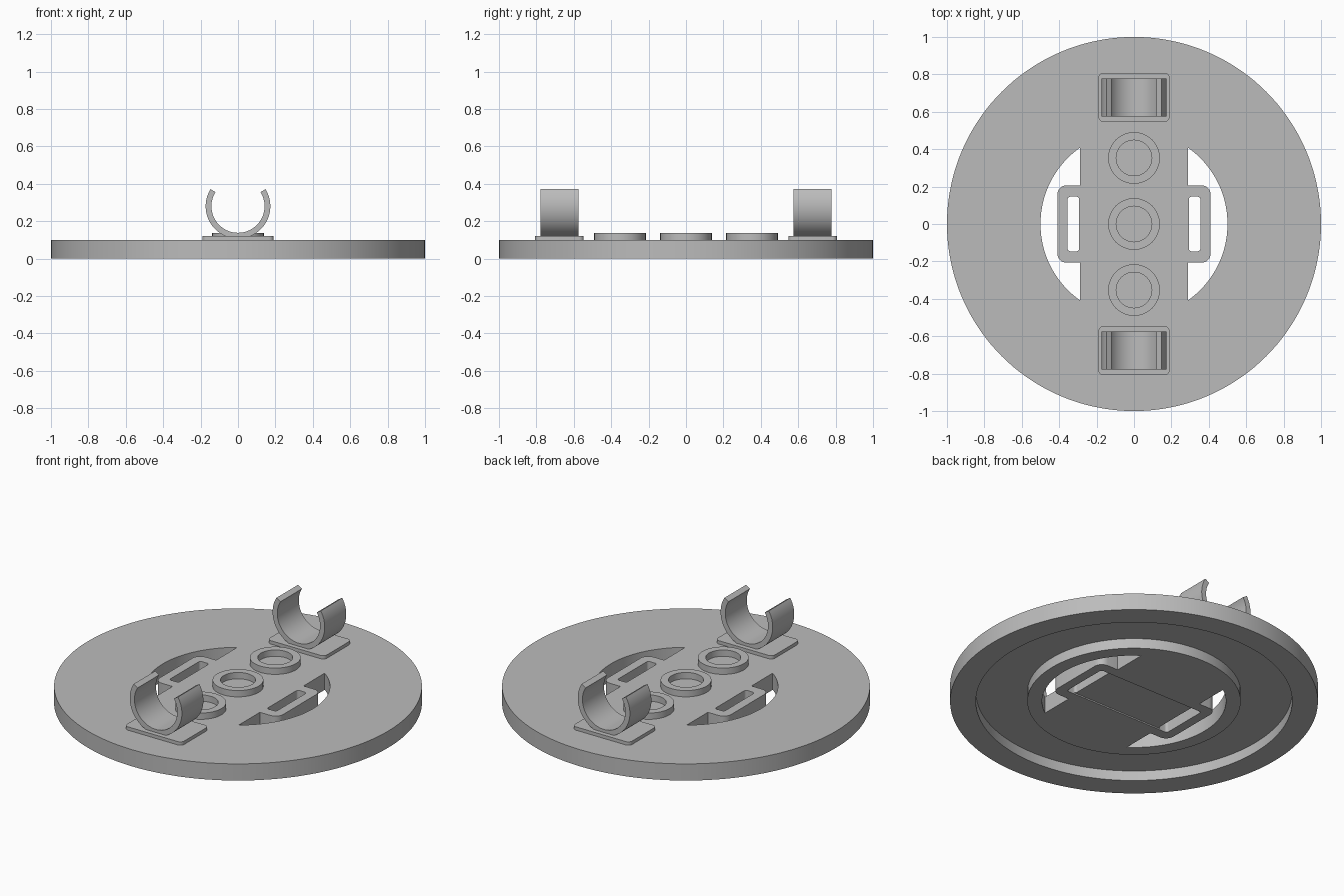
import bpy, bmesh
from math import sin, cos, pi, radians, asin, sqrt

old = bpy.data.objects.get("Cube")
if old:
    bpy.data.objects.remove(old, do_unlink=True)

grey = bpy.data.materials.new("plain_grey")
grey.use_nodes = True
grey.diffuse_color = (0.5, 0.5, 0.5, 1)
grey.node_tree.nodes["Principled BSDF"].inputs["Base Color"].default_value = (0.5, 0.5, 0.5, 1)


def finish(name, bm):
    bmesh.ops.recalc_face_normals(bm, faces=bm.faces)
    mesh = bpy.data.meshes.new(name)
    bm.to_mesh(mesh)
    bm.free()
    obj = bpy.data.objects.new(name, mesh)
    bpy.context.collection.objects.link(obj)
    mesh.materials.append(grey)
    return obj


def smooth(obj):
    bpy.ops.object.select_all(action='DESELECT')
    obj.select_set(True)
    bpy.context.view_layer.objects.active = obj
    bpy.ops.object.shade_smooth_by_angle(angle=radians(30))


def prism(name, outline, low, high, axis='z'):
    """Extrude a closed 2D outline along z, or an xz outline along y."""
    bm = bmesh.new()
    place = (lambda a, b, h: (a, b, h)) if axis == 'z' else (lambda a, b, h: (a, h, b))
    face = bm.faces.new([bm.verts.new(place(a, b, low)) for a, b in outline])
    grown = bmesh.ops.extrude_face_region(bm, geom=[face])['geom']
    shift = place(0, 0, high - low)
    bmesh.ops.translate(bm, vec=shift, verts=[v for v in grown if isinstance(v, bmesh.types.BMVert)])
    return finish(name, bm)


def lathe(name, profile, steps):
    """Revolve a closed radius/height profile about z."""
    bm = bmesh.new()
    rings = [[bm.verts.new((r * cos(2 * pi * i / steps), r * sin(2 * pi * i / steps), z))
              for i in range(steps)] for r, z in profile]
    for a, b in zip(rings, rings[1:] + rings[:1]):
        for i in range(steps):
            j = (i + 1) % steps
            bm.faces.new((a[i], a[j], b[j], b[i]))
    return finish(name, bm)


def arc(radius, start, end, steps, cx=0, cy=0):
    return [(cx + radius * cos(start + (end - start) * i / steps),
             cy + radius * sin(start + (end - start) * i / steps)) for i in range(steps + 1)]


def rounded(cx, cy, hx, hy, r):
    points = []
    for k, (sx, sy) in enumerate(((1, 1), (-1, 1), (-1, -1), (1, -1))):
        points += arc(r, k * pi / 2, (k + 1) * pi / 2, 6, cx + sx * (hx - r), cy + sy * (hy - r))
    return points


def cut(target, cutter):
    cutter.hide_render = True
    mod = target.modifiers.new("cut", 'BOOLEAN')
    mod.operation = 'DIFFERENCE'
    mod.solver = 'EXACT'
    mod.object = cutter
    bpy.context.view_layer.objects.active = target
    bpy.ops.object.modifier_apply(modifier=mod.name)
    bpy.data.objects.remove(cutter, do_unlink=True)


# Round base plate with a wide channel underneath
top = 0.1
plate = prism("base_plate", arc(1, 0, 2 * pi, 144)[:-1], 0, top)
cut(plate, lathe("channel_cutter", [(0.58, -0.1), (0.86, -0.1), (0.86, 0.06), (0.58, 0.06)], 144))

# Curved windows, leaving a strap loop on each side of the central bridge
half = asin(sqrt(0.5 ** 2 - 0.29 ** 2) / 0.5)
for side in (0, pi):
    window = prism("window_cutter", arc(0.5, side - half, side + half, 40), -0.1, 0.2)
    cut(window, prism("loop_keeper", rounded(0, 0, 0.41, 0.207, 0.05), -0.2, 0.3))
    cut(plate, window)
    cut(plate, prism("slot_cutter", rounded(0.324 * cos(side), 0, 0.031, 0.146, 0.015), -0.1, 0.2))

# Shallow strap recess under the bridge
cut(plate, prism("recess_cutter", rounded(0, 0, 0.355, 0.146, 0.015), -0.1, 0.008))
smooth(plate)

# Three raised rings along the centre
for name, y in (("front_ring", -0.353), ("middle_ring", 0), ("back_ring", 0.353)):
    ring = lathe(name, [(0.095, top), (0.138, top), (0.138, 0.138), (0.095, 0.138)], 64)
    ring.location.y = y
    smooth(ring)

# Open round clips on rounded pads
tip = radians(32)
clip_outline = (arc(0.173, pi - tip, 2 * pi + tip, 64, 0, 0.28)
                + arc(0.142, 2 * pi + tip, pi - tip, 64, 0, 0.28))
for name, y in (("front", -0.677), ("back", 0.677)):
    smooth(prism(name + "_clip_pad", rounded(0, y, 0.19, 0.13, 0.025), top, 0.12))
    smooth(prism(name + "_clip", clip_outline, y - 0.102, y + 0.102, 'y'))
